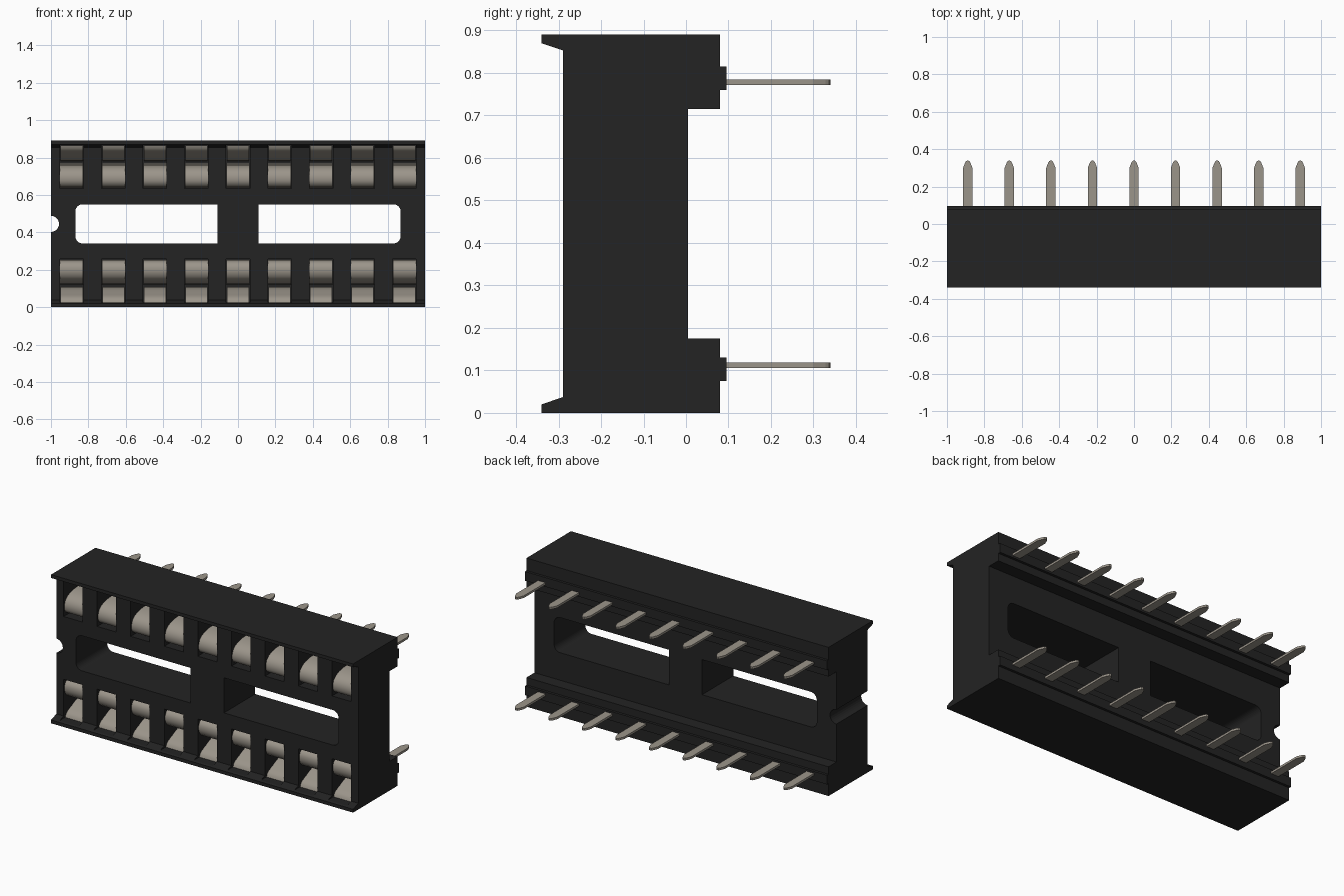
import bpy
import bmesh
import math

if "Cube" in bpy.data.objects:
    bpy.data.objects.remove(bpy.data.objects["Cube"], do_unlink=True)

H = 0.89          # overall height
MID = H / 2
COUNT = 9
PITCH = 2 / COUNT
CENTRES = [(i - (COUNT - 1) / 2) * PITCH for i in range(COUNT)]


def material(name, colour, rough, metallic=0):
    m = bpy.data.materials.new(name)
    m.use_nodes = True
    m.diffuse_color = (*colour, 1)
    node = m.node_tree.nodes["Principled BSDF"]
    node.inputs["Base Color"].default_value = (*colour, 1)
    node.inputs["Roughness"].default_value = rough
    return m


black = material("black_plastic", (0.017, 0.017, 0.017), 0.6)
metal = material("tinned_metal", (0.33, 0.30, 0.255), 0.5)


def prism(bm, profile, axis, lo, hi):
    """Extrude a closed profile along x (y,z points), y (x,z) or z (x,y)."""
    def place(p, d):
        c = list(p)
        c.insert("xyz".index(axis), d)
        return bm.verts.new(c)
    a = [place(p, lo) for p in profile]
    b = [place(p, hi) for p in profile]
    n = len(a)
    faces = [bm.faces.new(a), bm.faces.new(b[::-1])]
    for i in range(n):
        j = (i + 1) % n
        faces.append(bm.faces.new((a[j], a[i], b[i], b[j])))
    bmesh.ops.recalc_face_normals(bm, faces=faces)


def rect(a0, b0, a1, b1):
    return [(a0, b0), (a1, b0), (a1, b1), (a0, b1)]


def flip(profile):
    return [(a, H - b) for a, b in profile]


def arc(cx, cy, r, start, end, steps=8):
    angles = [math.radians(start + (end - start) * i / steps) for i in range(steps + 1)]
    return [(cx + r * math.cos(t), cy + r * math.sin(t)) for t in angles]


def finish(bm, name, mat, smooth=False):
    me = bpy.data.meshes.new(name)
    bm.to_mesh(me)
    bm.free()
    ob = bpy.data.objects.new(name, me)
    bpy.context.collection.objects.link(ob)
    me.materials.append(mat)
    if smooth:
        bpy.ops.object.select_all(action='DESELECT')
        ob.select_set(True)
        bpy.context.view_layer.objects.active = ob
        bpy.ops.object.shade_smooth_by_angle(angle=math.radians(40))
    return ob


# Housing: constant section with front lips and two rear rails
half = [(-0.29, 0.037), (-0.34, 0.02), (-0.34, 0), (0.08, 0), (0.08, 0.075),
        (0.095, 0.075), (0.095, 0.13), (0.08, 0.13), (0.08, 0.175), (0.005, 0.175)]
bm = bmesh.new()
prism(bm, half + flip(half)[::-1], "x", -1, 1)
housing = finish(bm, "housing", black)

# Cutters: two windows, the end notch and the contact pockets
bm = bmesh.new()
z0, z1, r = 0.34, 0.55, 0.04
window = [(0.11, z0)] + arc(0.87 - r, z0 + r, r, -90, 0) \
    + arc(0.87 - r, z1 - r, r, 0, 90) + [(0.11, z1)]
prism(bm, window, "y", -0.5, 0.5)
prism(bm, [(-x, z) for x, z in window], "y", -0.5, 0.5)
prism(bm, arc(-1, MID, 0.043, 0, 345, 23), "y", -0.5, 0.5)
pocket = rect(-0.5, 0.024, -0.06, 0.257)
for x in CENTRES:
    for p in (pocket, flip(pocket)):
        prism(bm, p, "x", x - 0.063, x + 0.063)
cutter = finish(bm, "housing_cutter", black)
cutter.hide_render = True

mod = housing.modifiers.new("openings", 'BOOLEAN')
mod.operation = 'DIFFERENCE'
mod.solver = 'EXACT'
mod.object = cutter
bpy.context.view_layer.update()
cut_mesh = bpy.data.meshes.new_from_object(
    housing.evaluated_get(bpy.context.evaluated_depsgraph_get()))
housing.modifiers.clear()
housing.data = cut_mesh
bpy.data.objects.remove(cutter, do_unlink=True)

# Spring contacts: a domed inner leaf and a flared outer leaf per pocket
inner_leaf = [(-0.058, 0.252), (-0.22, 0.252), (-0.255, 0.247), (-0.275, 0.235),
              (-0.284, 0.215), (-0.284, 0.19), (-0.275, 0.165), (-0.255, 0.147),
              (-0.225, 0.134), (-0.18, 0.126), (-0.058, 0.122)]
outer_leaf = [(-0.058, 0.108), (-0.12, 0.106), (-0.16, 0.1), (-0.19, 0.09),
              (-0.215, 0.077), (-0.24, 0.066), (-0.262, 0.055), (-0.275, 0.042),
              (-0.28, 0.026), (-0.058, 0.026)]
for row, shape in (("lower", lambda p: p), ("upper", flip)):
    bm = bmesh.new()
    for x in CENTRES:
        for leaf, w in ((inner_leaf, 0.0615), (outer_leaf, 0.059)):
            prism(bm, shape(leaf), "x", x - w, x + w)
    finish(bm, row + "_spring_contacts", metal, smooth=True)

# Pins: flat blades with tapered, rounded tips
tip = [(0.025, 0.30), (0.014, 0.328), (0.008, 0.337), (0, 0.34)]
blade = [(0.025, 0.07)] + tip + [(-x, y) for x, y in tip[-2::-1]] + [(-0.025, 0.07)]
for row, z in (("lower", 0.112), ("upper", H - 0.112)):
    bm = bmesh.new()
    for x in CENTRES:
        prism(bm, [(x + a, b) for a, b in blade], "z", z - 0.0065, z + 0.0065)
    finish(bm, row + "_pins", metal)
